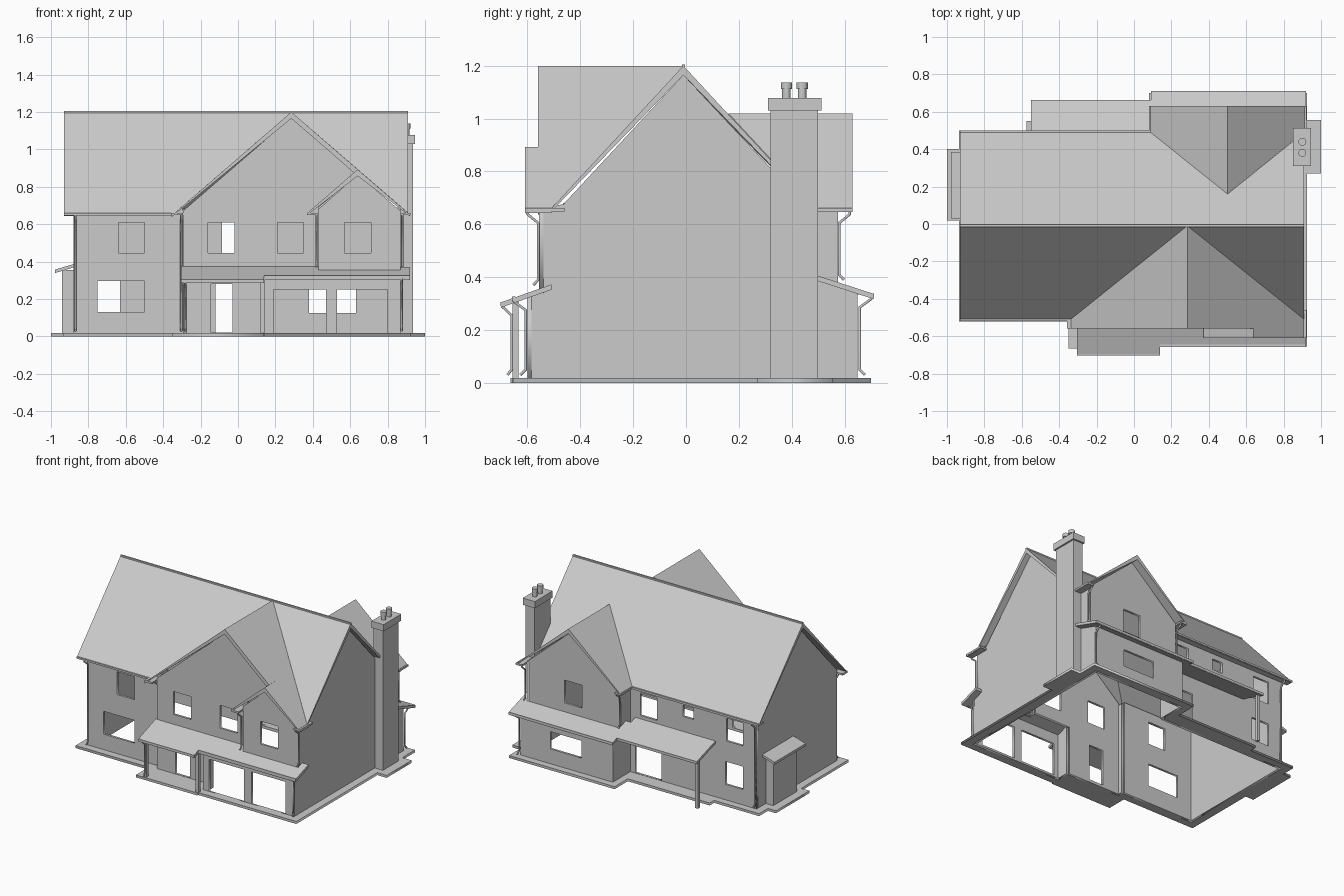
import bpy, bmesh
from mathutils import Matrix, Vector

cube = bpy.data.objects.get("Cube")
if cube:
    bpy.data.objects.remove(cube, do_unlink=True)

grey = bpy.data.materials.new("plain grey")
grey.use_nodes = True
grey.diffuse_color = (0.6, 0.6, 0.6, 1)
grey.node_tree.nodes["Principled BSDF"].inputs["Base Color"].default_value = (0.6, 0.6, 0.6, 1)


def finish(name, bm):
    bmesh.ops.remove_doubles(bm, verts=bm.verts, dist=1e-5)
    bmesh.ops.recalc_face_normals(bm, faces=bm.faces)
    mesh = bpy.data.meshes.new(name)
    bm.to_mesh(mesh)
    bm.free()
    mesh.materials.append(grey)
    ob = bpy.data.objects.new(name, mesh)
    bpy.context.collection.objects.link(ob)
    return ob


def curve_mesh(curve, matrix=Matrix()):
    """Turn a curve into a bmesh placed by a matrix."""
    ob = bpy.data.objects.new("temp", curve)
    bpy.context.collection.objects.link(ob)
    deps = bpy.context.evaluated_depsgraph_get()
    mesh = bpy.data.meshes.new_from_object(ob.evaluated_get(deps))
    bm = bmesh.new()
    bm.from_mesh(mesh)
    bm.transform(matrix)
    bpy.data.objects.remove(ob)
    bpy.data.meshes.remove(mesh)
    bpy.data.curves.remove(curve)
    return bm


def rect(a0, b0, a1, b1):
    return [(a0, b0), (a1, b0), (a1, b1), (a0, b1)]


AXES = {"x": ((0, 1, 0), (0, 0, 1), (1, 0, 0)),
        "y": ((1, 0, 0), (0, 0, 1), (0, -1, 0)),
        "z": ((1, 0, 0), (0, 1, 0), (0, 0, 1))}


def panel(name, axis, pos, outline, holes=(), thick=0.016):
    """Flat outline with openings, standing across the given axis."""
    curve = bpy.data.curves.new(name, "CURVE")
    curve.dimensions, curve.fill_mode, curve.extrude = "2D", "BOTH", thick / 2
    for loop in [outline] + [rect(*h) for h in holes]:
        sp = curve.splines.new("POLY")
        sp.points.add(len(loop) - 1)
        for p, (a, b) in zip(sp.points, loop):
            p.co = (a, b, 0, 1)
        sp.use_cyclic_u = True
    m = Matrix(AXES[axis]).transposed().to_4x4()
    m.translation = Vector([pos if k == axis else 0 for k in "xyz"])
    return finish(name, curve_mesh(curve, m))


def box(name, x0, x1, y0, y1, z0, z1):
    bm = bmesh.new()
    bmesh.ops.create_cube(bm, size=1)
    bm.transform(Matrix.Translation(((x0 + x1) / 2, (y0 + y1) / 2, (z0 + z1) / 2))
                 @ Matrix.Diagonal((x1 - x0, y1 - y0, z1 - z0, 1)))
    return finish(name, bm)


def roof(name, plan, height, thick=0.035, floor=0.648):
    """Sloping slab over a plan outline, thinned at the eaves."""
    bm = bmesh.new()
    top = [bm.verts.new((x, y, height(x, y))) for x, y in plan]
    low = [bm.verts.new((v.co.x, v.co.y, max(v.co.z - thick, min(floor, v.co.z - 0.008)))) for v in top]
    bm.faces.new(top)
    bm.faces.new(low[::-1])
    for i in range(len(top)):
        j = (i + 1) % len(top)
        bm.faces.new((top[i], low[i], low[j], top[j]))
    return finish(name, bm)


def pipe(name, points, radius=0.006):
    curve = bpy.data.curves.new(name, "CURVE")
    curve.dimensions, curve.bevel_depth, curve.bevel_resolution = "3D", radius, 1
    sp = curve.splines.new("POLY")
    sp.points.add(len(points) - 1)
    for p, co in zip(sp.points, points):
        p.co = (*co, 1)
    return finish(name, curve_mesh(curve))


# Plinth ring around the footprint
outer = [(-.935, -.52), (-.35, -.52), (-.35, -.665), (.14, -.665), (.14, -.655), (.925, -.655),
         (.925, .27), (1, .27), (1, .555), (.925, .555), (.925, .7), (.08, .7), (.08, .55),
         (-.575, .55), (-.575, .5), (-.935, .5), (-.935, .4), (-1, .4), (-1, .02), (-.935, .02)]
inner = [(-.88, -.465), (-.295, -.465), (-.295, -.505), (.14, -.505), (.14, -.6), (.87, -.6),
         (.87, .65), (.13, .65), (.13, .45), (-.88, .45)]
ring = bpy.data.curves.new("plinth", "CURVE")
ring.dimensions, ring.fill_mode, ring.extrude = "2D", "BOTH", 0.009
for loop in (outer, inner):
    s = ring.splines.new("POLY")
    s.points.add(len(loop) - 1)
    for p, co in zip(s.points, loop):
        p.co = (*co, 0, 1)
    s.use_cyclic_u = True
finish("plinth", curve_mesh(ring, Matrix.Translation((0, 0, 0.009))))

# Front walls
UP, DOWN = 0.445, 0.61
panel("front_wall", "y", -.458, rect(-.88, 0, -.295, .68),
      [(-.64, UP, -.5, DOWN), (-.75, .13, -.5, .295)])
panel("front_wing_wall", "y", -.498,
      [(-.295, 0), (.14, 0), (.14, .35), (.43, .35), (.43, .69), (.64, .865), (.285, 1.17), (-.295, .67)],
      [(-.16, UP, -.02, DOWN), (.21, UP, .35, DOWN), (-.145, .02, -.03, .28)])
panel("small_gable_wall", "y", -.548,
      [(.43, .34), (.87, .34), (.87, .67), (.64, .865), (.43, .68)], [(.57, UP, .71, DOWN)])
panel("garage_wall", "y", -.592, rect(.14, 0, .87, .325), [(.19, .015, .47, .25), (.53, .015, .8, .25)])
panel("garage_side_wall", "x", .148, [(-.6, 0), (-.5, 0), (-.5, .355), (-.6, .32)])
panel("small_gable_side_wall", "x", .438, rect(-.555, .34, -.5, .68))
panel("front_wing_side_wall", "x", -.287, rect(-.505, 0, -.458, .67))

# End walls
panel("chimney_end_wall", "x", .862,
      [(-.6, 0), (-.6, .325), (-.555, .34), (-.555, .665), (-.465, .675), (-.01, 1.165),
       (.45, .675), (.575, .665), (.575, .37), (.65, .345), (.65, 0)])
panel("plain_end_wall", "x", -.872, [(-.465, 0), (-.465, .675), (-.01, 1.165), (.45, .675), (.45, 0)])

# Back walls
panel("back_wall", "y", .442, rect(-.88, 0, .13, .68),
      [(-.77, UP, -.64, DOWN), (-.375, .53, -.29, DOWN), (-.085, UP, .05, DOWN),
       (-.77, .13, -.63, .295), (-.12, .02, .09, .28)])
panel("back_wing_wall", "y", .567,
      [(.13, .37), (.87, .37), (.87, .665), (.5, .985), (.13, .665)], [(.43, UP, .57, DOWN)])
panel("back_lower_wall", "y", .642, rect(.13, 0, .87, .345), [(.38, .125, .63, .25)])
panel("back_wing_side_wall", "x", .138,
      [(.442, 0), (.65, 0), (.65, .345), (.575, .37), (.575, .665), (.442, .665)])


# Upper roof planes
def main(x, y):
    return 1.2 - 1.08 * abs(y + .01)


def front_wing(x, y):
    return 1.2 - .866 * abs(x - .285)


def small_gable(x, y):
    return .893 - .866 * abs(x - .64)


def back_wing(x, y):
    return 1.02 - .87 * abs(x - .5)


roof("main_roof_front", [(-.93, -.01), (-.93, -.515), (-.345, -.515), (.285, -.01)], main)
roof("main_roof_front_end", [(.285, -.01), (.91, -.51), (.91, -.01)], main)
roof("main_roof_back", [(-.93, -.01), (.91, -.01), (.91, .49), (.5, .16), (.08, .497), (-.93, .497)], main)
roof("front_wing_roof_near", [(.285, -.01), (-.345, -.515), (-.355, -.515), (-.355, -.56), (.285, -.56)], front_wing)
roof("front_wing_roof_far", [(.285, -.01), (.285, -.56), (.64, -.56), (.64, -.61), (.92, -.61), (.92, -.51),
                             (.91, -.51)], front_wing)
roof("small_gable_roof", [(.37, -.61), (.64, -.61), (.64, -.5), (.37, -.5)], small_gable)
roof("back_wing_roof_near", [(.5, .16), (.5, .63), (.08, .63), (.08, .497)], back_wing)
roof("back_wing_roof_far", [(.5, .16), (.92, .5), (.92, .63), (.5, .63)], back_wing)
box("ridge_cap", -.93, .91, -.016, -.004, 1.185, 1.204)

# Boxed eaves
for i, (x0, x1, y0, y1) in enumerate([
        (-.93, -.295, -.518, -.46), (-.357, -.295, -.56, -.46), (.37, .43, -.61, -.5),
        (.87, .922, -.61, -.46), (-.93, .13, .445, .5), (.08, .13, .445, .63), (.87, .922, .445, .63)]):
    box(f"eave_box_{i + 1}", x0, x1, y0, y1, .648, .661)


# Lower roofs
def porch(x, y):
    return .372 + .355 * (y + .51)


def lean_to(x, y):
    return .405 - .325 * (y - .5)


roof("front_porch_roof", [(-.305, -.5), (-.305, -.7), (.14, -.7), (.14, -.655), (.92, -.655), (.92, -.51),
                          (.43, -.51), (.43, -.5)], porch, .02, 0)
roof("back_lean_to_roof", [(.09, .5), (.92, .5), (.92, .71), (.09, .71)], lean_to, .02, 0)
roof("back_porch_roof", [(-.55, .45), (.09, .45), (.09, .66), (-.55, .66)], lean_to, .02, 0)
box("front_porch_gutter", -.305, .14, -.703, -.69, .29, .305)
box("garage_gutter", .14, .92, -.658, -.645, .31, .326)
box("back_lean_to_gutter", .09, .92, .7, .712, .32, .338)
box("back_porch_gutter", -.55, .09, .65, .662, .335, .353)

# Porch posts
for name, x, y, top in [("front_porch_post", -.283, -.645, .31), ("garage_porch_post", .132, -.645, .31),
                        ("back_porch_post", -.53, .625, .355)]:
    box(name, x - .011, x + .011, y - .011, y + .011, 0, top)

# Side store with its lean-to roof
box("side_store", -.94, -.875, .075, .345, 0, .355)
roof("side_store_roof", [(-.978, .03), (-.875, .03), (-.875, .385), (-.978, .385)],
     lambda x, y: .357 + .3 * (x + .978), .018, 0)

# Chimney
box("chimney_shaft", .86, .935, .32, .5, 0, 1.035)
box("chimney_cap", .85, .947, .31, .512, 1.03, 1.078)
for i, y in enumerate((.38, .44)):
    for part, r, z0, z1 in (("pot", .016, 1.07, 1.12), ("pot_rim", .021, 1.112, 1.137)):
        b = bmesh.new()
        bmesh.ops.create_cone(b, cap_ends=True, segments=16, radius1=r, radius2=r, depth=z1 - z0)
        b.transform(Matrix.Translation((.9, y, (z0 + z1) / 2)))
        finish(f"chimney_{part}_{i + 1}", b)

# Downpipes: from the gutter to the wall, down, and kicked out at the foot
for i, (x, y, out, top, foot) in enumerate([
        (-.87, -.472, -.04, .65, .03), (-.303, -.472, -.04, .65, .03), (.42, -.56, -.04, .65, .37),
        (.878, -.56, -.04, .65, .37), (.875, -.607, -.045, .32, .03), (-.283, -.66, -.035, .3, .03),
        (.878, .58, .04, .65, .39), (.122, .58, .04, .65, .39), (.875, .657, .045, .33, .03),
        (-.87, .457, .035, .65, .03)]):
    pipe(f"downpipe_{i + 1}", [(x, y + out, top), (x, y + out, top - .012), (x, y, top - .045),
                               (x, y, foot + .02), (x, y + out * .45, foot)])
